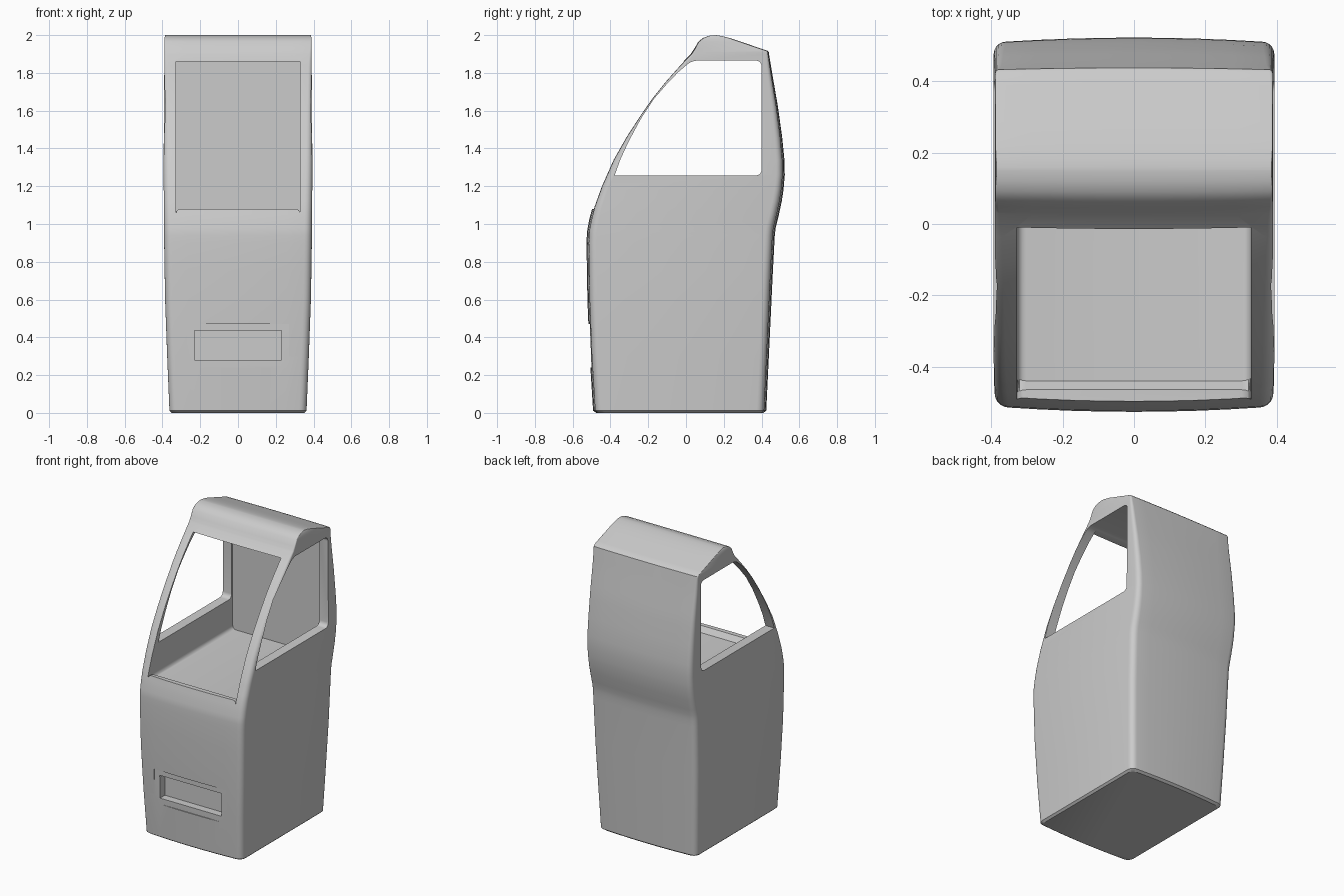
import bpy, bmesh, math

if "Cube" in bpy.data.objects:
    bpy.data.objects.remove(bpy.data.objects["Cube"])

# side outline as (z, y) for front and back, plus half width by height
FRONT = [(0, -.475), (.012, -.492), (.3, -.51), (.6, -.522), (.9, -.527), (.96, -.524),
         (1.02, -.513), (1.09, -.495), (1.2, -.455), (1.34, -.392), (1.46, -.323),
         (1.58, -.244), (1.67, -.18), (1.75, -.115), (1.83, -.043), (1.9, .025),
         (1.93, .045), (1.965, .065), (1.985, .09), (1.996, .12), (2, .15)]
BACK = [(0, .41), (.012, .425), (.75, .46), (.94, .47), (.98, .475), (1.05, .492),
        (1.12, .507), (1.18, .516), (1.26, .523), (1.34, .521), (1.46, .509),
        (1.62, .487), (1.8, .456), (1.91, .438), (1.918, .43), (1.985, .23),
        (1.996, .185), (2, .16)]
WIDTH = [(0, .35), (.012, .363), (.3, .375), (.6, .386), (.9, .391), (1.3, .394),
         (1.985, .389), (2, .386)]
RADIUS = [(0, .04), (1.0, .04), (1.5, .03), (1.85, .018), (1.93, .008), (1.985, .006), (2, .002)]


def interp(table, z):
    for (z0, a), (z1, b) in zip(table, table[1:]):
        if z <= z1:
            return a + (b - a) * (z - z0) / (z1 - z0)
    return table[-1][1]


def finish(bm, name):
    bmesh.ops.recalc_face_normals(bm, faces=bm.faces)
    me = bpy.data.meshes.new(name)
    bm.to_mesh(me)
    bm.free()
    ob = bpy.data.objects.new(name, me)
    bpy.context.collection.objects.link(ob)
    return ob


def ring(z):
    """Rounded rectangle with slightly bowed front and back."""
    f, b, w = interp(FRONT, z), interp(BACK, z), interp(WIDTH, z)
    r = interp(RADIUS, z)
    bow = .012 * (b - f)
    xi = w - r
    half = []
    for k in range(5):                      # right half of the front
        x = xi * k / 4
        half.append((x, f + bow * (k / 4) ** 2))
    for k in range(1, 6):                   # front corner
        a = math.radians(18 * k)
        half.append((xi + r * math.sin(a), f + bow + r * (1 - math.cos(a))))
    mid = (f + b) / 2
    right = half + [(x, 2 * mid - y) for x, y in reversed(half)]
    left = [(-x, y) for x, y in reversed(right[1:-1])]
    return [(x, y, z) for x, y in right + left]


def prism(name, pts, x0, x1, fillets=None, soft=None):
    """Side-view polygon (y, z) extruded along x; fillets = radius per point index."""
    bm = bmesh.new()
    a = [bm.verts.new((x0, y, z)) for y, z in pts]
    b = [bm.verts.new((x1, y, z)) for y, z in pts]
    bm.faces.new(a)
    bm.faces.new(b)
    n = len(pts)
    for i in range(n):
        j = (i + 1) % n
        bm.faces.new((a[i], a[j], b[j], b[i]))
    for i, r in (fillets or {}).items():
        e = bm.edges.get((a[i], b[i]))
        bmesh.ops.bevel(bm, geom=[e], offset=r, segments=5, profile=.5, affect='EDGES')
    if soft:
        zmax, r = soft
        es = [e for e in bm.edges if all(v.co.z <= zmax for v in e.verts)
              and abs(e.verts[0].co.x - e.verts[1].co.x) < 1e-4]
        bmesh.ops.bevel(bm, geom=es, offset=r, segments=4, profile=.5, affect='EDGES')
    return finish(bm, name)


# outer body lofted through horizontal rings
bm = bmesh.new()
levels = sorted({z for t in (FRONT, BACK) for z, _ in t})
rings = [[bm.verts.new(c) for c in ring(z)] for z in levels]
n = len(rings[0])
for lo, hi in zip(rings, rings[1:]):
    for i in range(n):
        j = (i + 1) % n
        bm.faces.new((lo[i], lo[j], hi[j], hi[i]))
bm.faces.new(rings[0])
bm.faces.new(rings[-1])
body = finish(bm, "cabin_shell")

cutters = [
    # inner space, open at the front over the sill
    prism("cabin_space_cutter", [(-.8, 1.08), (-.465, 1.08), (-.44, 1.045), (.412, 1.045),
          (.412, 1.86), (-.8, 1.86)], -.328, .328, soft=(1.081, .025)),
    # side windows
    prism("side_window_cutter", [(-.378, 1.257), (.4, 1.257), (.4, 1.865), (.03, 1.865),
          (-.04, 1.805), (-.105, 1.737), (-.17, 1.662), (-.24, 1.555), (-.302, 1.44),
          (-.347, 1.343)], -1, 1, fillets={1: .03, 2: .03, 3: .03}),
    # shallow dished panel and slot on the lower front
    prism("front_panel_cutter", [(-.7, .225), (-.501, .24), (-.506, .47), (-.7, .48)], -.27, .27),
    prism("front_slot_cutter", [(-.7, .28), (-.45, .28), (-.45, .435), (-.7, .435)], -.23, .23),
]
bpy.context.view_layer.objects.active = body
body.select_set(True)
for c in cutters:
    c.hide_render = True
    m = body.modifiers.new(c.name, 'BOOLEAN')
    m.object, m.operation, m.solver = c, 'DIFFERENCE', 'EXACT'
    bpy.ops.object.modifier_apply(modifier=m.name)
    bpy.data.objects.remove(c)
bpy.ops.object.shade_smooth_by_angle(angle=math.radians(32))
